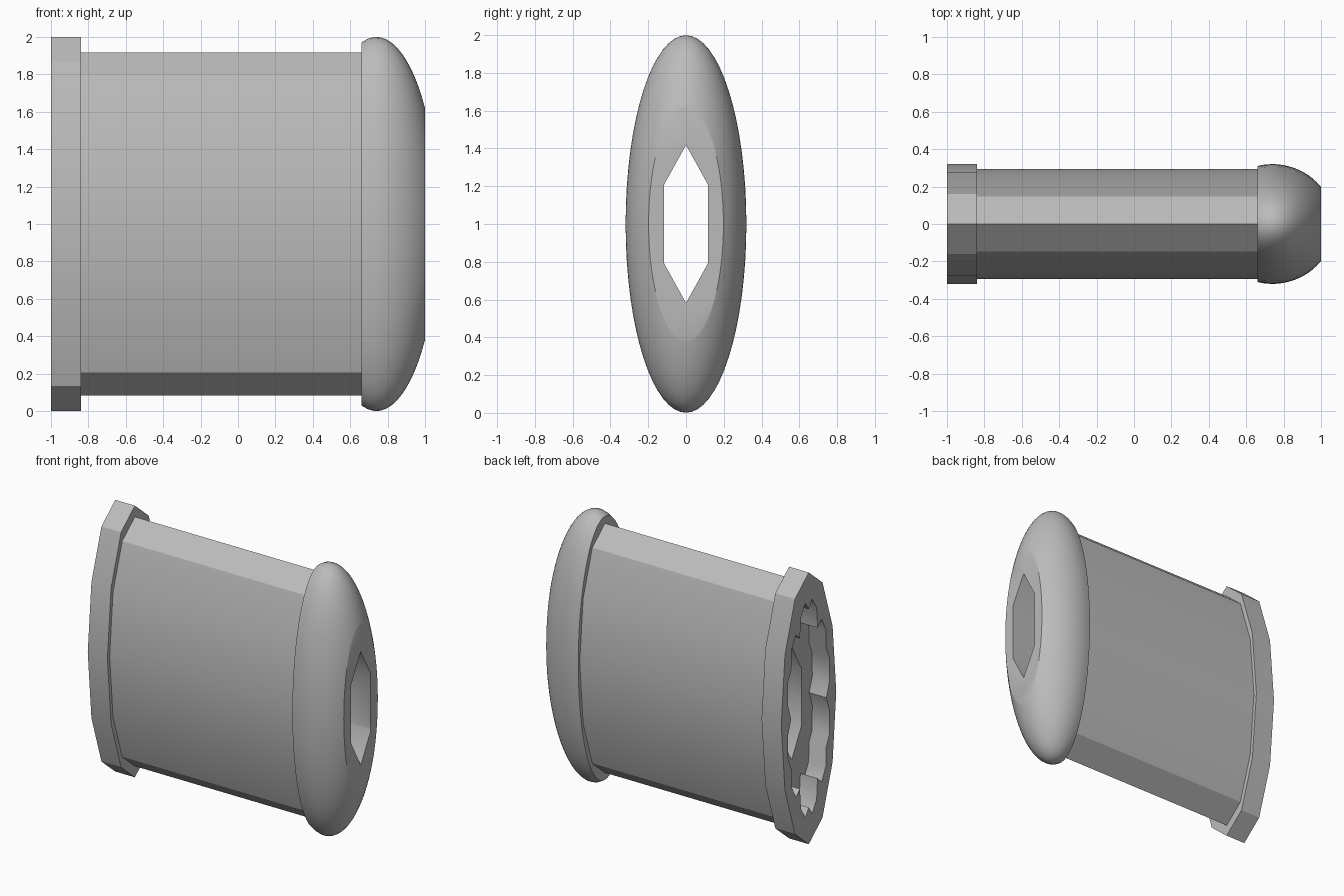
import bpy
import bmesh
from math import sin, cos, pi, sqrt, radians

if "Cube" in bpy.data.objects:
    bpy.data.objects.remove(bpy.data.objects["Cube"], do_unlink=True)

SQUASH = 0.32  # depth of the oval section relative to its height

grey = bpy.data.materials.new("plain grey")
grey.use_nodes = True
grey.diffuse_color = (0.5, 0.5, 0.5, 1)
grey.node_tree.nodes["Principled BSDF"].inputs["Base Color"].default_value = (0.5, 0.5, 0.5, 1)


def polygon(sides, radius):
    """Polar outline with a corner at the top."""
    return [(2 * pi * i / sides, radius) for i in range(sides)]


def loft(name, sections):
    """Skin a row of (x, outline) sections and cap both ends."""
    bm = bmesh.new()
    rings = [[bm.verts.new((x, r * sin(a) * SQUASH, 1 + r * cos(a))) for a, r in outline]
             for x, outline in sections]
    for lower, upper in zip(rings, rings[1:]):
        for i in range(len(lower)):
            bm.faces.new((lower[i - 1], lower[i], upper[i], upper[i - 1]))
    bm.faces.new(rings[0])
    bm.faces.new(rings[-1])
    bmesh.ops.recalc_face_normals(bm, faces=bm.faces)
    mesh = bpy.data.meshes.new(name)
    bm.to_mesh(mesh)
    bm.free()
    mesh.materials.append(grey)
    obj = bpy.data.objects.new(name, mesh)
    bpy.context.collection.objects.link(obj)
    return obj


def select(obj):
    bpy.ops.object.select_all(action='DESELECT')
    obj.select_set(True)
    bpy.context.view_layer.objects.active = obj


def cut(obj, cutter):
    select(obj)
    mod = obj.modifiers.new("cut", 'BOOLEAN')
    mod.operation = 'DIFFERENCE'
    mod.solver = 'EXACT'
    mod.object = cutter
    bpy.ops.object.modifier_apply(modifier=mod.name)


# Twelve-sided flange and shaft
flange = loft("end_flange", [(-1, polygon(12, 1)), (-0.84, polygon(12, 1))])
shaft = loft("shaft", [(-0.84, polygon(12, 0.918)), (0.66, polygon(12, 0.918))])

# Rounded head: a slice of an ellipsoid
STEPS = 16
head_sections = []
for i in range(STEPS + 1):
    x = 0.66 + 0.34 * sin(pi / 2 * i / STEPS)
    head_sections.append((x, polygon(64, sqrt(1 - ((x - 0.74) / 0.331) ** 2))))
head = loft("rounded_head", head_sections)

# Hexagonal bore through everything
bore = loft("bore_cutter", [(-1.2, polygon(6, 0.418)), (1.2, polygon(6, 0.418))])

# Shallow six-lobed socket in the flange
lobe = [(-22, 0.76), (-9, 0.80), (0, 0.73), (9, 0.80), (22, 0.76), (30, 0.64)]
socket_outline = [(radians(60 * k + a), r) for k in range(6) for a, r in lobe]
socket = loft("socket_cutter", [(-1.1, socket_outline), (-0.86, socket_outline)])

cut(flange, socket)
for part in (flange, shaft, head):
    cut(part, bore)
    select(part)
    bpy.ops.object.shade_smooth_by_angle(angle=radians(30))

for cutter in (bore, socket):
    bpy.data.objects.remove(cutter, do_unlink=True)
